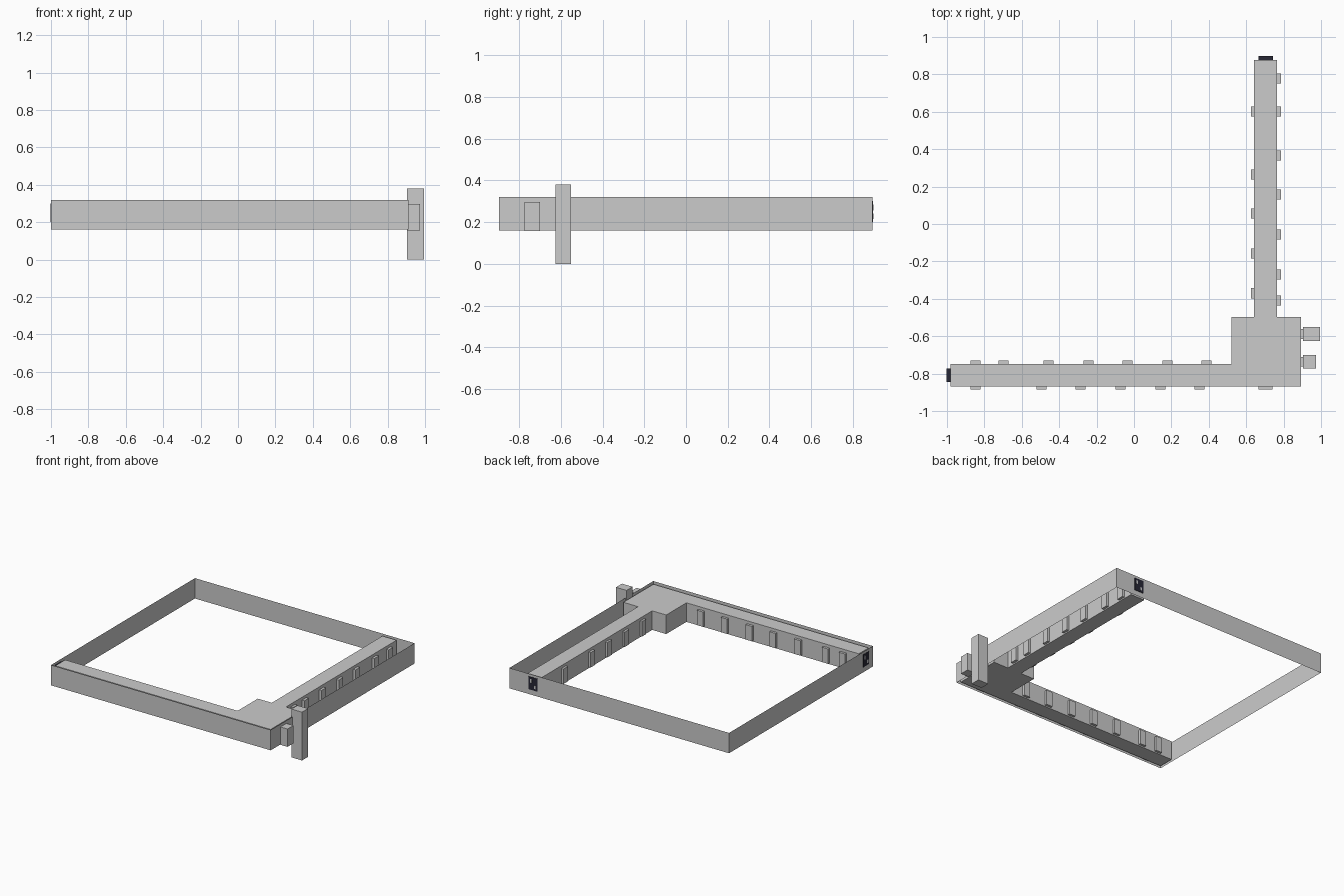
import bpy, bmesh

if "Cube" in bpy.data.objects:
    bpy.data.objects.remove(bpy.data.objects["Cube"])


def material(name, rgb):
    m = bpy.data.materials.new(name)
    m.diffuse_color = (*rgb, 1)
    m.use_nodes = True
    m.node_tree.nodes["Principled BSDF"].inputs["Base Color"].default_value = m.diffuse_color
    return m


GREY = material("concrete grey", (0.6, 0.6, 0.6))
DARK = material("dark glass", (0.02, 0.02, 0.035))


def finish(name, bm, mat):
    bmesh.ops.recalc_face_normals(bm, faces=bm.faces[:])
    mesh = bpy.data.meshes.new(name)
    bm.to_mesh(mesh)
    bm.free()
    mesh.materials.append(mat)
    obj = bpy.data.objects.new(name, mesh)
    bpy.context.collection.objects.link(obj)
    return obj


def prism(name, outline, z0, z1, mat=GREY, caps=True):
    """Extrude a plan outline from z0 to z1, optionally leaving it open."""
    bm = bmesh.new()
    low = [bm.verts.new((x, y, z0)) for x, y in outline]
    high = [bm.verts.new((x, y, z1)) for x, y in outline]
    n = len(outline)
    for i in range(n):
        j = (i + 1) % n
        bm.faces.new((low[i], low[j], high[j], high[i]))
    if caps:
        bm.faces.new(low[::-1])
        bm.faces.new(high)
    return finish(name, bm, mat)


def box(name, x0, x1, y0, y1, z0, z1, mat=GREY):
    return prism(name, [(x0, y0), (x1, y0), (x1, y1), (x0, y1)], z0, z1, mat)


# Open perimeter screen, a single sheet without thickness
prism("perimeter_wall", [(-1, -0.895), (0.911, -0.895), (0.911, 0.893), (-1, 0.893)],
      0.16, 0.32, caps=False)

# L-shaped building with a square corner block
prism("building", [(-0.98, -0.87), (0.893, -0.87), (0.893, -0.497), (0.765, -0.497),
                   (0.765, 0.878), (0.642, 0.878), (0.642, -0.497), (0.52, -0.497),
                   (0.52, -0.748), (-0.98, -0.748)], 0.16, 0.31)

# Shallow bays along the wings
Z0, Z1, H = 0.17, 0.287, 0.027
for x in (-0.847, -0.495, -0.286, -0.072, 0.142, 0.35):
    box("south_bay", x - H, x + H, -0.886, -0.868, Z0, Z1)
box("south_corner_bay", 0.665, 0.741, -0.886, -0.868, Z0, Z1)
for x in (-0.847, -0.698, -0.457, -0.243, -0.035, 0.179, 0.388):
    box("inner_south_bay", x - H, x + H, -0.75, -0.729, Z0, Z1)
for y in (0.778, 0.602, 0.366, 0.158, -0.056, -0.27, -0.41):
    box("east_bay", 0.763, 0.785, y - H, y + H, Z0, Z1)
for y in (0.602, 0.265, 0.056, -0.158, -0.37):
    box("inner_east_bay", 0.625, 0.644, y - H, y + H, Z0, Z1)

# Glazed windows on the wing ends, with pale panes
box("north_window", 0.665, 0.743, 0.876, 0.897, 0.2, 0.3, DARK)
box("west_window", -1.002, -0.978, -0.845, -0.773, 0.2, 0.3, DARK)
for s, z0, z1 in ((-1, 0.215, 0.24), (1, 0.255, 0.285)):
    c = 0.704 + s * 0.017
    box("north_pane", c - 0.007, c + 0.007, 0.896, 0.898, z0, z1)
    c = -0.809 + s * 0.017
    box("west_pane", -1.003, -1.001, c - 0.007, c + 0.007, z0, z1)

# Tower and low block on the east side, each joined by a short link
box("tower", 0.903, 0.995, -0.626, -0.551, 0, 0.38)
box("low_block", 0.903, 0.972, -0.773, -0.7, 0.157, 0.297)
for y in (-0.588, -0.737):
    box("link", 0.891, 0.905, y - 0.026, y + 0.026, 0.17, 0.287)
